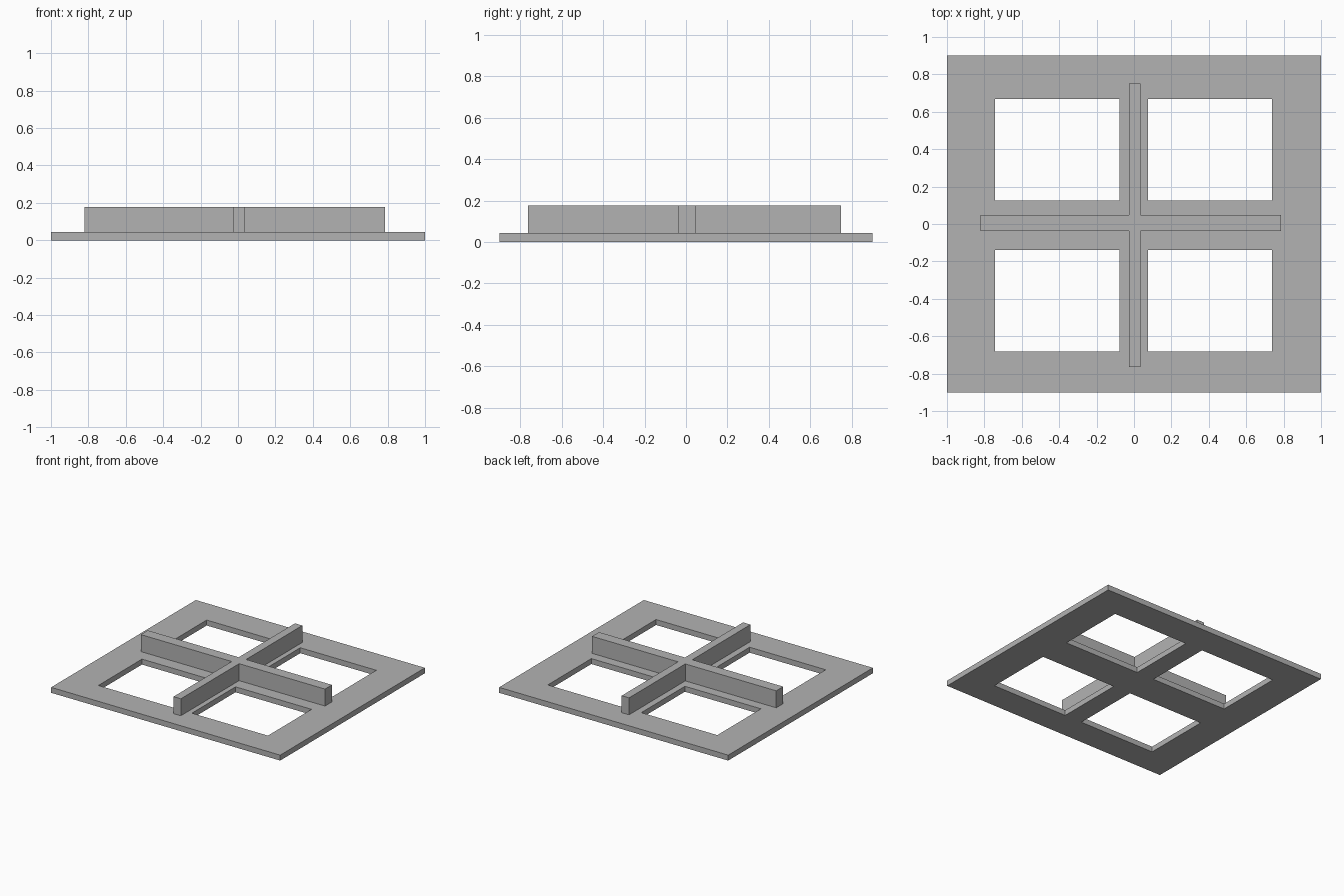
import bpy
import bmesh

cube = bpy.data.objects.get("Cube")
if cube:
    bpy.data.objects.remove(cube, do_unlink=True)

GREY = (0.45, 0.45, 0.45, 1.0)
grey = bpy.data.materials.new("plain grey")
grey.use_nodes = True
grey.diffuse_color = GREY
grey.node_tree.nodes["Principled BSDF"].inputs["Base Color"].default_value = GREY


def lattice_slab(name, xs, ys, z0, z1, keep):
    """Flat slab made of the grid cells chosen by keep(column, row)."""
    bm = bmesh.new()
    grid = [[bm.verts.new((x, y, z0)) for y in ys] for x in xs]
    for i in range(len(xs) - 1):
        for j in range(len(ys) - 1):
            if keep(i, j):
                bm.faces.new((grid[i][j], grid[i + 1][j],
                              grid[i + 1][j + 1], grid[i][j + 1]))
    loose = [v for v in bm.verts if not v.link_faces]
    bmesh.ops.delete(bm, geom=loose, context='VERTS')
    ext = bmesh.ops.extrude_face_region(bm, geom=bm.faces[:], use_keep_orig=True)
    top = [g for g in ext["geom"] if isinstance(g, bmesh.types.BMVert)]
    bmesh.ops.translate(bm, verts=top, vec=(0, 0, z1 - z0))
    bmesh.ops.recalc_face_normals(bm, faces=bm.faces[:])
    mesh = bpy.data.meshes.new(name)
    bm.to_mesh(mesh)
    bm.free()
    mesh.materials.append(grey)
    obj = bpy.data.objects.new(name, mesh)
    bpy.context.collection.objects.link(obj)
    return obj


PLATE_TOP = 0.043

# Base plate with four rectangular openings
lattice_slab("base_plate",
             (-1, -0.742, -0.078, 0.075, 0.739, 1),
             (-0.902, -0.682, -0.138, 0.125, 0.669, 0.902),
             0, PLATE_TOP,
             lambda i, j: not (i % 2 and j % 2))

# Raised cross standing on the plate
lattice_slab("cross_rib",
             (-0.822, -0.028, 0.036, 0.786),
             (-0.764, -0.038, 0.049, 0.75),
             PLATE_TOP, 0.177,
             lambda i, j: i == 1 or j == 1)
